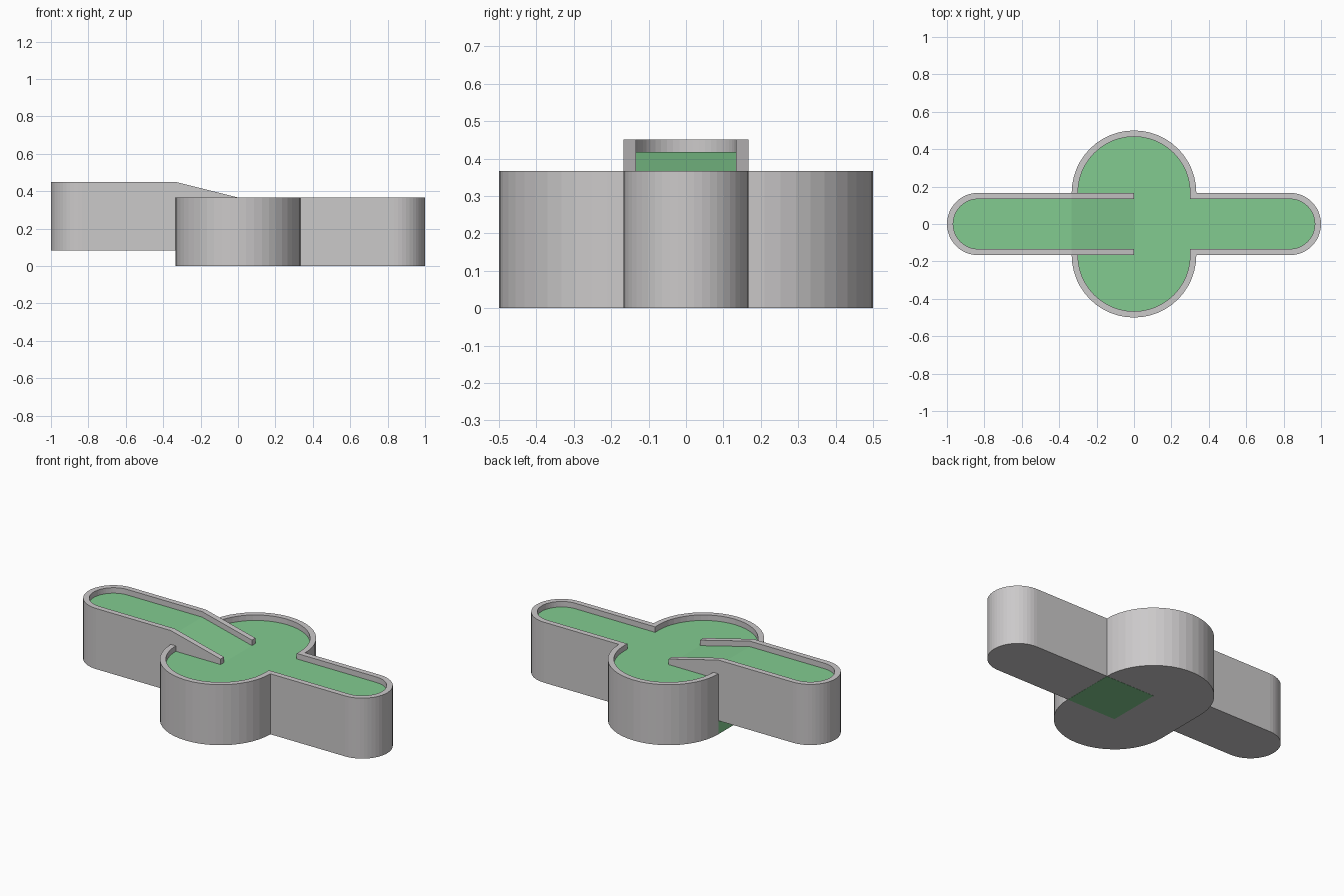
import bpy, bmesh, math

if "Cube" in bpy.data.objects:
    bpy.data.objects.remove(bpy.data.objects["Cube"])

W = 1 / 30            # wall thickness and wall height
R = 1 / 3             # centre half width
A = 1 / 6             # arm half width
LIFT = 1 / 12         # height of the raised arm
TOP = 0.367


def material(name, color):
    m = bpy.data.materials.new(name)
    m.diffuse_color = (*color, 1)
    m.use_nodes = True
    m.node_tree.nodes["Principled BSDF"].inputs["Base Color"].default_value = m.diffuse_color
    return m


MATS = [material("grey", (0.60, 0.585, 0.59)), material("green", (0.225, 0.60, 0.28))]


def arc(cx, cy, r, a0, a1, n=24):
    return [(cx + r * math.cos(math.radians(a0 + (a1 - a0) * i / n)),
             cy + r * math.sin(math.radians(a0 + (a1 - a0) * i / n))) for i in range(n + 1)]


def mirrored(half):
    """Complete an outline with its mirror image across y = 0."""
    return half + [(x, -y) for x, y in reversed(half)]


def tray(name, outer, inner, bottom, lift, end_mat):
    """Walled tray whose outlines are symmetric in y and open at one end."""
    bm = bmesh.new()

    def ring(pts, z, raise_by):
        return [bm.verts.new((x, y, z + raise_by(x))) for x, y in pts]

    flat = lambda x: 0
    low = ring(outer, bottom, flat)
    high = ring(outer, TOP, lift)
    rim = ring(inner, TOP, lift)
    floor = ring(inner, TOP - W, lift)
    outer_floor = ring([outer[0], outer[-1]], TOP - W, lift)
    n = len(outer)

    def face(verts, mat=0):
        bm.faces.new(verts).material_index = mat

    # walls
    for i in range(n - 1):
        for a, b in ((low, high), (high, rim), (rim, floor)):
            face((a[i], a[i + 1], b[i + 1], b[i]))
    # floor and underside, as strips across the tray
    for i in range(n // 2):
        j = n - 1 - i
        if j - i > 1:
            face((floor[i], floor[i + 1], floor[j - 1], floor[j]), 1)
            face((low[i], low[i + 1], low[j - 1], low[j]))
    # open end: wall ends and the face below the floor
    face((high[0], rim[0], floor[0], outer_floor[0]))
    face((high[-1], rim[-1], floor[-1], outer_floor[1]))
    face((low[0], outer_floor[0], floor[0], floor[-1], outer_floor[1], low[-1]), end_mat)

    bmesh.ops.remove_doubles(bm, verts=bm.verts, dist=1e-5)
    bmesh.ops.recalc_face_normals(bm, faces=bm.faces)
    mesh = bpy.data.meshes.new(name)
    bm.to_mesh(mesh)
    bm.free()
    for m in MATS:
        mesh.materials.append(m)
    bpy.context.collection.objects.link(bpy.data.objects.new(name, mesh))


# rounded centre with the low arm
outer = mirrored(arc(0, A, R, 180, 0) + [(R, A)] + arc(1 - A, 0, A, 90, 0, 12))
inner = mirrored(arc(0, A, R - W, 180, 0) + [(R - W, A - W)] + arc(1 - A, 0, A - W, 90, 0, 12))
tray("centre_and_low_arm", outer, inner, 0.001, lambda x: 0, 1)

# raised arm with the ramp down to the centre
outer = mirrored([(0, A), (-R, A)] + arc(A - 1, 0, A, 90, 180, 12))
inner = mirrored([(0, A - W), (-R, A - W)] + arc(A - 1, 0, A - W, 90, 180, 12))
tray("raised_arm_and_ramp", outer, inner, LIFT, lambda x: LIFT * min(1, -x / R), 0)

# green patch on the underside
bpy.ops.mesh.primitive_cube_add(size=1, location=(R / 2, 0, 0.001))
patch = bpy.context.object
patch.name = "underside_patch"
patch.scale = (R, 2 * A, 0.002)
patch.data.materials.append(MATS[1])
